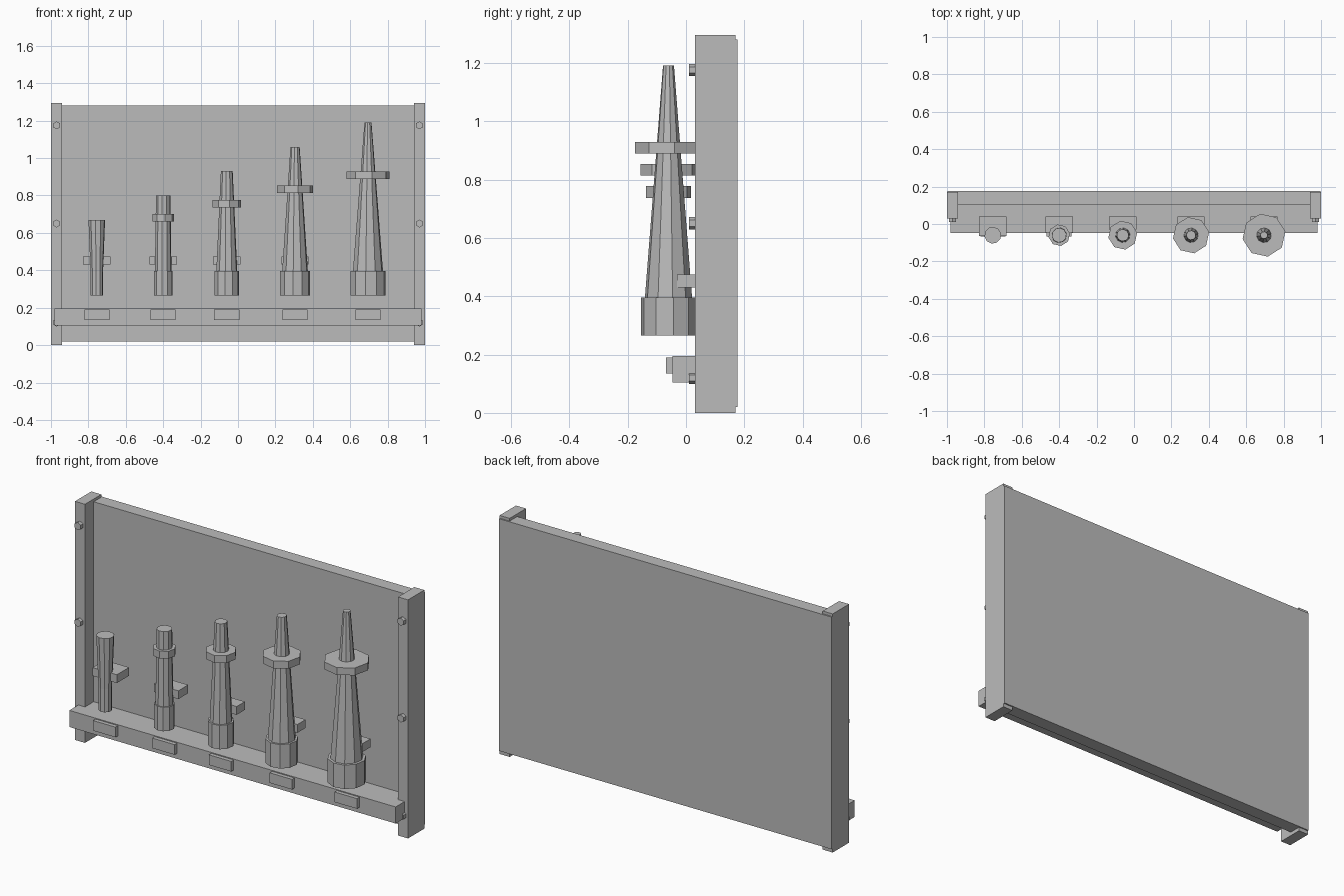
import bpy, bmesh, math
from mathutils import Matrix

cube = bpy.data.objects.get("Cube")
if cube:
    bpy.data.objects.remove(cube, do_unlink=True)

grey = bpy.data.materials.new("plain_grey")
grey.use_nodes = True
colour = (0.5, 0.5, 0.5, 1)
grey.diffuse_color = colour
grey.node_tree.nodes["Principled BSDF"].inputs["Base Color"].default_value = colour


def finish(name, bm):
    mesh = bpy.data.meshes.new(name)
    bm.to_mesh(mesh)
    bm.free()
    mesh.materials.append(grey)
    obj = bpy.data.objects.new(name, mesh)
    bpy.context.collection.objects.link(obj)
    return obj


def box(name, x, y, z):
    """Box from (low, high) ranges on each axis."""
    bm = bmesh.new()
    bmesh.ops.create_cube(bm, size=1)
    bmesh.ops.scale(bm, vec=(x[1] - x[0], y[1] - y[0], z[1] - z[0]), verts=bm.verts)
    bmesh.ops.translate(bm, vec=(sum(x) / 2, sum(y) / 2, sum(z) / 2), verts=bm.verts)
    return finish(name, bm)


def prism(name, sides, r1, r2, depth, centre, turn):
    """Flat-sided cone or cylinder; turn is a rotation matrix."""
    bm = bmesh.new()
    bmesh.ops.create_cone(bm, cap_ends=True, segments=sides,
                          radius1=r1, radius2=r2, depth=depth)
    bmesh.ops.transform(bm, matrix=Matrix.Translation(centre) @ turn, verts=bm.verts)
    return finish(name, bm)


def upright(name, sides, r1, r2, low, high, x):
    # one corner lies close to the y axis
    turn = Matrix.Rotation(math.radians(100), 4, 'Z')
    return prism(name, sides, r1, r2, high - low, (x, -0.06, (low + high) / 2), turn)


# Back board, posts and bolts
box("back_board", (-0.998, 0.998), (0.105, 0.177), (0.02, 1.28))
for side, s in (("left", 1), ("right", -1)):
    box(side + "_post", sorted((s * 0.94, s)), (0.03, 0.17), (0, 1.295))
    for z in (0.12, 0.65, 1.175):
        prism(side + "_bolt", 6, 0.021, 0.021, 0.03, (s * 0.97, 0.025, z),
              Matrix.Rotation(math.pi / 2, 4, 'X'))

# Shelf
box("shelf", (-0.98, 0.98), (-0.047, 0.105), (0.105, 0.195))

# Tapered tools: x, base radius, lower body radius, top radius, collar radius, bracket front
tools = [
    (-0.755, 0.034, 0.034, 0.045, 0, -0.065),
    (-0.40, 0.051, 0.045, 0.039, 0.058, -0.045),
    (-0.06, 0.066, 0.057, 0.032, 0.078, -0.03),
    (0.305, 0.081, 0.070, 0.025, 0.098, -0.03),
    (0.695, 0.096, 0.082, 0.019, 0.116, -0.03),
]
for i, (x, base, low, top, collar, front) in enumerate(tools):
    upright("tool_base", 10, base, base, 0.265, 0.395, x)
    upright("tool_body", 10, low, top, 0.39, 0.67 + 0.13 * i, x)
    if collar:
        z = 0.605 + 0.076 * i
        upright("tool_collar", 8, collar, collar, z - 0.02, z + 0.02, x)
    box("tool_bracket", (x - 0.073, x + 0.073), (front, 0.04), (0.43, 0.475))
    box("shelf_plate", (x - 0.067, x + 0.067), (-0.068, -0.04), (0.135, 0.19))
